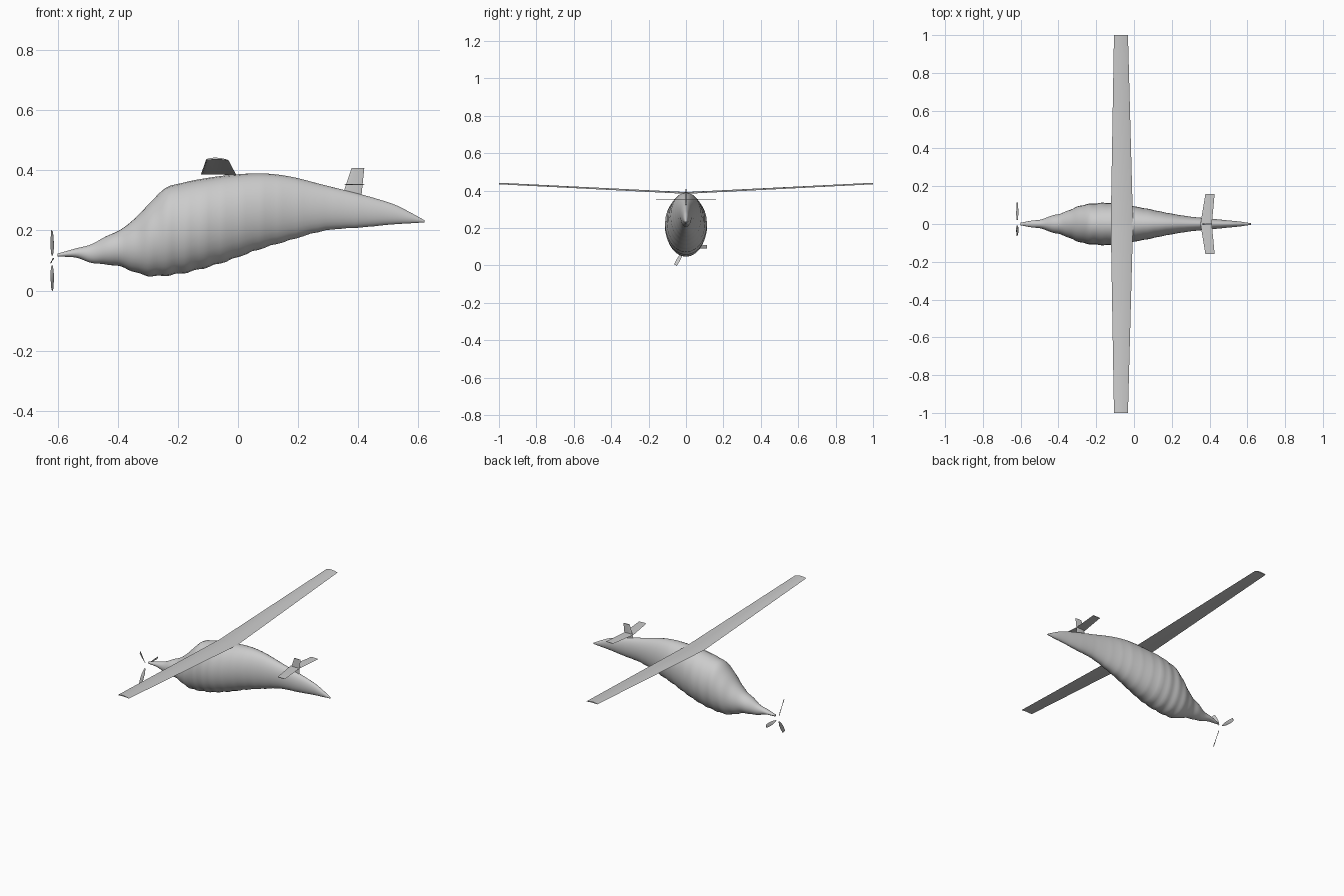
import bpy, bmesh
from math import sin, cos, pi, radians
from mathutils import Vector

cube = bpy.data.objects.get("Cube")
if cube:
    bpy.data.objects.remove(cube, do_unlink=True)

grey = bpy.data.materials.new("light grey")
grey.use_nodes = True
grey.diffuse_color = (0.6, 0.6, 0.6, 1)
grey.node_tree.nodes["Principled BSDF"].inputs["Base Color"].default_value = grey.diffuse_color


def loft(name, rings, angle=40):
    """Skin a row of closed rings and cap both ends."""
    bm = bmesh.new()
    rows = [[bm.verts.new(p) for p in ring] for ring in rings]
    count = len(rows[0])
    for a, b in zip(rows, rows[1:]):
        for i in range(count):
            j = (i + 1) % count
            bm.faces.new((a[i], a[j], b[j], b[i]))
    bm.faces.new(rows[0])
    bm.faces.new(rows[-1])
    bmesh.ops.recalc_face_normals(bm, faces=bm.faces)
    mesh = bpy.data.meshes.new(name)
    bm.to_mesh(mesh)
    bm.free()
    mesh.materials.append(grey)
    obj = bpy.data.objects.new(name, mesh)
    bpy.context.collection.objects.link(obj)
    bpy.ops.object.select_all(action="DESELECT")
    obj.select_set(True)
    bpy.context.view_layer.objects.active = obj
    bpy.ops.object.shade_smooth_by_angle(angle=radians(angle))
    return obj


def foil(lead, trail, thick, camber=0.0, steps=8):
    """Closed wing section from lead to trail, thickened along the vector thick."""
    lead, trail, thick = Vector(lead), Vector(trail), Vector(thick)
    ring = []
    for i in range(2 * steps):
        a = pi * i / steps
        t = (1 - cos(a)) / 2
        bulge = sin(a) * (1 - t / 2) / 2 + camber * sin(pi * t)
        ring.append(lead.lerp(trail, t) + thick * bulge)
    return ring


def spline(a, b, c, d, t):
    """Smooth curve between b and c."""
    return b + t / 2 * (c - a + t * (2*a - 5*b + 4*c - d + t * (3 * (b - c) + d - a)))


# Fuselage stations in hundredths: position, belly, back, half width
stations = [
    (-60, 11.3, 12.3, 0.7), (-54, 11, 14, 1.8), (-49, 9.3, 15.3, 2.4),
    (-44, 8.7, 18, 4.3), (-39, 8, 20.3, 5.5), (-34, 6, 24.3, 7.5),
    (-29, 4.8, 29.5, 9.5), (-24, 5, 34.2, 10.6), (-19, 5.7, 35.7, 11),
    (-13, 7, 37, 11.2), (-4, 9.7, 38.3, 10), (7, 13.7, 39, 8.1),
    (17, 16.7, 38, 6), (29, 20, 35, 4), (41, 21, 32, 2.8),
    (51, 22, 29, 1.8), (56, 22.3, 26.7, 1.3), (62, 22.7, 23.4, 0.4),
]
padded = [stations[0]] + stations + [stations[-1]]
SIDES = 28
rings = []
for k in range(len(stations) - 1):
    for s in range(5):
        x, low, high, half = [spline(*v, s / 5) / 100 for v in zip(*padded[k:k + 4])]
        # Soft ribs running around the belly and sides
        swell = 1 + 0.016 * sin(x * 100) * min(1, half * 20)
        mid, tall = (low + high) / 2, (high - low) / 2
        rings.append([(x, half * swell * cos(a), mid + tall * sin(a) * (swell if sin(a) < 0 else 1))
                      for a in [2 * pi * i / SIDES for i in range(SIDES)]])
x, low, high, half = [v / 100 for v in stations[-1]]
rings.append([(x, half * cos(2 * pi * i / SIDES),
               (low + high) / 2 + (high - low) / 2 * sin(2 * pi * i / SIDES)) for i in range(SIDES)])
loft("fuselage", rings, 60)

# One-piece high wing with a little dihedral
up = Vector((0, 0, 0.008))
wing_tip = lambda y: foil((-0.106, y, 0.436), (-0.032, y, 0.434), up, 0.5)
loft("wing", [wing_tip(-1), foil((-0.123, 0, 0.387), (-0.005, 0, 0.383), up, 0.5), wing_tip(1)])

# Tailplane and fin
tail_up = up / 2
tail_tip = lambda y: foil((0.378, y, 0.353), (0.427, y, 0.353), tail_up)
loft("tailplane", [tail_tip(-0.16), foil((0.352, 0, 0.353), (0.412, 0, 0.353), tail_up), tail_tip(0.16)])
side = Vector((0, 0.006, 0))
loft("fin", [foil((0.345, 0, 0.31), (0.41, 0, 0.31), side),
             foil((0.378, 0, 0.408), (0.42, 0, 0.408), side)])

# Three twisted propeller blades ahead of the nose
hub = Vector((-0.618, 0, 0.1))
for n, name in enumerate(("side_blade", "upper_blade", "lower_blade")):
    turn = 2 * pi * n / 3
    out = Vector((0, cos(turn), sin(turn)))
    across = Vector((0, -sin(turn), cos(turn)))
    blade = []
    for reach, chord, pitch in ((0.02, 0.006, 60), (0.05, 0.018, 40), (0.08, 0.022, 28), (0.113, 0.018, 18)):
        p = radians(pitch)
        half = (across * cos(p) + Vector((sin(p), 0, 0))) * chord / 2
        thick = (Vector((cos(p), 0, 0)) - across * sin(p)) * 0.003
        centre = hub + out * reach
        blade.append(foil(centre + half, centre - half, thick))
    loft(name, blade)
